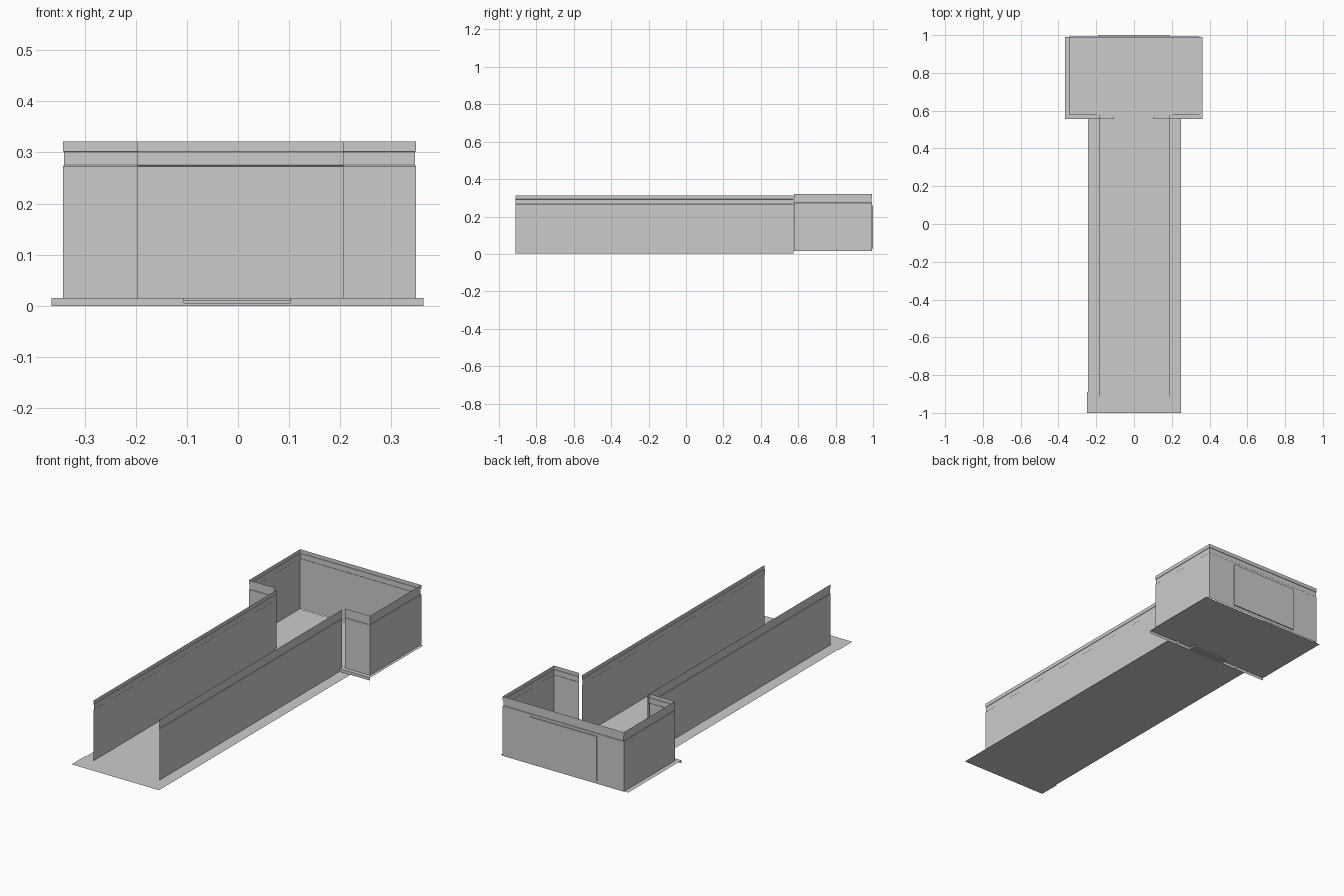
import bpy

if "Cube" in bpy.data.objects:
    bpy.data.objects.remove(bpy.data.objects["Cube"])


def mesh(name, verts, faces):
    me = bpy.data.meshes.new(name)
    me.from_pydata(verts, [], faces)
    me.update()
    ob = bpy.data.objects.new(name, me)
    bpy.context.collection.objects.link(ob)
    return ob


def sheet(name, outline, z):
    """Flat horizontal polygon."""
    return mesh(name, [(x, y, z) for x, y in outline], [range(len(outline))])


def wall(name, path, profile):
    """Sweep an (inset, height) profile along a plan path; path(inset) gives points."""
    rows = [[(x, y, z) for x, y in path(d)] for d, z in profile]
    n = len(rows[0])
    faces = [(r * n + i, r * n + i + 1, (r + 1) * n + i + 1, (r + 1) * n + i)
             for r in range(len(rows) - 1) for i in range(n - 1)]
    return mesh(name, [v for row in rows for v in row], faces)


def trim_profile(bottom, top):
    """Plain wall with a shallow cornice band near the top."""
    return [(0, bottom), (0, top - .048), (.002, top - .046), (.002, top - .02),
            (0, top - .019), (0, top)]


# corridor floor, a touch wider at the entrance on one side
sheet("corridor_floor", [(-.248, -1), (.25, -1), (.25, .557), (-.243, .557),
                         (-.243, -.89), (-.248, -.89)], 0)

# corridor side walls
for side, x in (("left", -.185), ("right", .19)):
    s = -1 if x > 0 else 1
    wall("corridor_wall_" + side,
         lambda d, x=x, s=s: [(x + s * d, -.912), (x + s * d, .576)],
         trim_profile(.001, .312))

# raised room floor with a notch for the entrance steps
F, B, H = .557, .99, .015
sheet("room_floor", [(-.365, F), (-.106, F), (-.106, .58), (.103, .58), (.103, F),
                     (.363, F), (.363, B), (-.365, B)], H)

# front riser of the raised floor, on both sides of the steps
for side, a, b in (("left", -.365, -.106), ("right", .103, .363)):
    wall("floor_riser_" + side, lambda d, a=a, b=b: [(a, F), (b, F)], [(0, 0), (0, H)])

# shallow entrance steps inside the notch
wall("entrance_steps", lambda d: [(-.106, F + d), (.103, F + d)],
     [(0, 0), (0, .005), (.011, .005), (.011, .01), (.023, .01), (.023, H)])

# room walls, one ribbon running around from doorway edge to doorway edge
wall("room_walls",
     lambda d: [(-.196, .578 + d), (-.342 + d, .578 + d), (-.342 + d, .995 - d),
                (.348 - d, .995 - d), (.348 - d, .578 + d), (.205, .578 + d)],
     trim_profile(H, .321))

# large panel on the outside of the back wall
bpy.ops.mesh.primitive_cube_add(size=1, location=(.0, .9975, .145))
panel = bpy.context.object
panel.name = "back_panel"
panel.scale = (.38, .005, .23)
